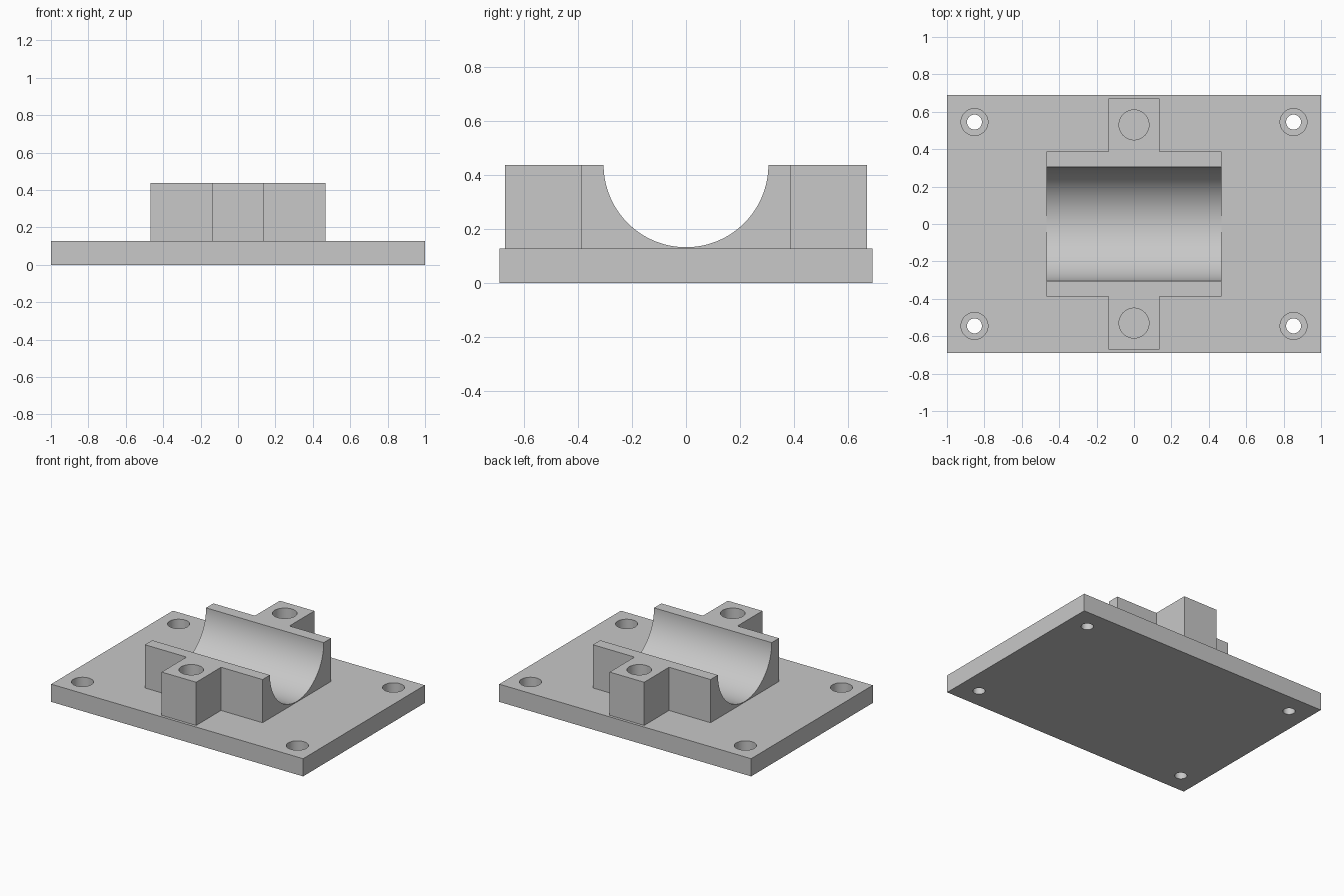
import bpy, bmesh, math

if "Cube" in bpy.data.objects:
    bpy.data.objects.remove(bpy.data.objects["Cube"])

PLATE_TOP, TOP = 0.127, 0.437

grey = bpy.data.materials.new("plain grey")
grey.diffuse_color = (0.58, 0.58, 0.58, 1)
grey.use_nodes = True
grey.node_tree.nodes["Principled BSDF"].inputs["Base Color"].default_value = grey.diffuse_color


def make(name, bm):
    bmesh.ops.recalc_face_normals(bm, faces=bm.faces)
    mesh = bpy.data.meshes.new(name)
    bm.to_mesh(mesh)
    bm.free()
    mesh.materials.append(grey)
    ob = bpy.data.objects.new(name, mesh)
    bpy.context.collection.objects.link(ob)
    return ob


def prism(name, pts, axis, lo, hi):
    """Extrude a closed 2D profile along x (pts are y,z) or z (pts are x,y)."""
    bm = bmesh.new()
    place = (lambda p: (lo, *p)) if axis == "x" else (lambda p: (*p, lo))
    face = bm.faces.new([bm.verts.new(place(p)) for p in pts])
    new = bmesh.ops.extrude_face_region(bm, geom=[face])["geom"]
    step = (hi - lo, 0, 0) if axis == "x" else (0, 0, hi - lo)
    bmesh.ops.translate(bm, vec=step, verts=[v for v in new if isinstance(v, bmesh.types.BMVert)])
    return make(name, bm)


def circle(x, y, r, n=48):
    return [(x + r * math.cos(2 * math.pi * i / n), y + r * math.sin(2 * math.pi * i / n)) for i in range(n)]


def combine(target, tool, operation):
    mod = target.modifiers.new("bool", 'BOOLEAN')
    mod.operation, mod.object, mod.solver = operation, tool, 'EXACT'
    bpy.context.view_layer.objects.active = target
    bpy.ops.object.modifier_apply(modifier=mod.name)
    bpy.data.objects.remove(tool)


# Base plate
body = prism("bearing_base", [(-1, -0.69), (1, -0.69), (1, 0.69), (-1, 0.69)], "z", 0, PLATE_TOP)

# Cross-shaped block: saddle with a bolt lug on each side
a, b, c, d = 0.137, 0.467, 0.388, 0.67
quarter = [(b, c), (a, c), (a, d)]
half = quarter + [(-x, y) for x, y in reversed(quarter)]
cross = half + [(-x, -y) for x, y in half]
combine(body, prism("block", cross, "z", 0.05, TOP), 'UNION')

# Half-round bearing groove
combine(body, prism("groove", circle(0, TOP, 0.305, 128), "x", -0.6, 0.6), 'DIFFERENCE')

# Blind bolt holes in the lugs, counterbored holes in the plate corners
for sy in (-1, 1):
    combine(body, prism("bolt_hole", circle(0, sy * 0.53, 0.08), "z", PLATE_TOP, 0.6), 'DIFFERENCE')
    for sx in (-1, 1):
        x, y = sx * 0.853, sy * 0.545
        combine(body, prism("counterbore", circle(x, y, 0.072), "z", 0.05, 0.3), 'DIFFERENCE')
        combine(body, prism("through_hole", circle(x, y, 0.04), "z", -0.1, 0.3), 'DIFFERENCE')

bpy.ops.object.select_all(action='DESELECT')
body.select_set(True)
bpy.context.view_layer.objects.active = body
bpy.ops.object.shade_smooth_by_angle(angle=math.radians(30))
